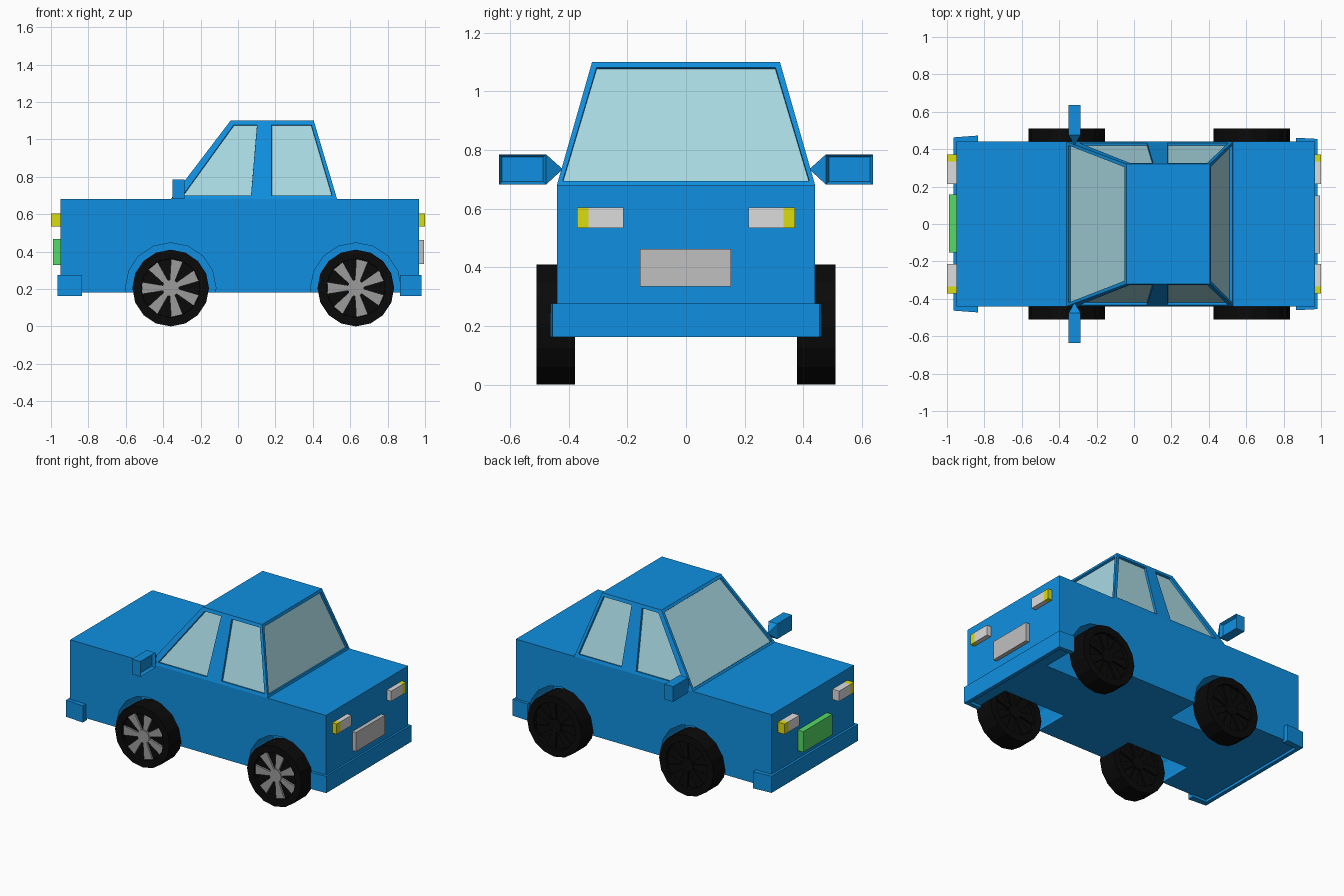
import bpy, bmesh, math
from mathutils import Matrix, Vector

if "Cube" in bpy.data.objects:
    bpy.data.objects.remove(bpy.data.objects["Cube"])


def material(name, rgb):
    m = bpy.data.materials.new(name)
    m.diffuse_color = (*rgb, 1)
    m.use_nodes = True
    m.node_tree.nodes["Principled BSDF"].inputs["Base Color"].default_value = m.diffuse_color
    return m


BLUE = material("blue paint", (0.005, 0.28, 0.75))
GLASS = material("window glass", (0.40, 0.70, 0.77))
BLACK = material("black rubber", (0.003, 0.003, 0.003))
RIM = material("rim grey", (0.33, 0.33, 0.33))
LAMP = material("lamp white", (0.72, 0.72, 0.72))
YELLOW = material("indicator yellow", (0.72, 0.72, 0.005))
PLATE = material("plate grey", (0.53, 0.53, 0.53))
GREEN = material("plate green", (0.09, 0.70, 0.13))


def finish(name, bm, *mats, normals=True):
    if normals:
        bmesh.ops.recalc_face_normals(bm, faces=bm.faces[:])
    me = bpy.data.meshes.new(name)
    bm.to_mesh(me)
    bm.free()
    for m in mats:
        me.materials.append(m)
    ob = bpy.data.objects.new(name, me)
    bpy.context.collection.objects.link(ob)
    return ob


def add_prism(bm, bottom, offset, mat=0):
    """Extrude a polygon of 3D points by an offset vector."""
    lo = [bm.verts.new(p) for p in bottom]
    hi = [bm.verts.new(Vector(p) + Vector(offset)) for p in bottom]
    n = len(lo)
    faces = [bm.faces.new(lo[::-1]), bm.faces.new(hi)]
    faces += [bm.faces.new((lo[i], lo[(i + 1) % n], hi[(i + 1) % n], hi[i])) for i in range(n)]
    for f in faces:
        f.material_index = mat


def box(name, x, y, z, mat):
    bm = bmesh.new()
    add_prism(bm, [(x[0], y[0], z[0]), (x[1], y[0], z[0]), (x[1], y[1], z[0]), (x[0], y[1], z[0])],
              (0, 0, z[1] - z[0]))
    return finish(name, bm, mat)


def ring(r, n, cx, cz, y, start=0.0):
    return [(cx + r * math.cos(start + i * math.tau / n), y,
             cz + r * math.sin(start + i * math.tau / n)) for i in range(n)]


AXLES = (("front", -0.36), ("rear", 0.63))
SIDES = (("near", -1), ("far", 1))

# Lower body with wheel wells cut out
body = box("body", (-0.95, 0.968), (-0.44, 0.44), (0.18, 0.68), BLUE)
for axle, x in AXLES:
    for side, s in SIDES:
        bm = bmesh.new()
        add_prism(bm, ring(0.242, 16, x, 0.205, s * 0.20), (0, s * 0.4, 0))
        cutter = finish(f"{axle}_{side}_well_cutter", bm, BLUE)
        cutter.hide_render = True
        cutter.hide_viewport = False
        cutter.display_type = 'WIRE'
        mod = body.modifiers.new("wheel well", 'BOOLEAN')
        mod.operation = 'DIFFERENCE'
        mod.solver = 'EXACT'
        mod.object = cutter

# Cabin: tapered shell with recessed windows
SIDE = dict(A=(-0.36, 0.68), B=(0.53, 0.68), C=(0.405, 1.10), D=(-0.04, 1.10),
            a=(-0.295, 0.70), b=(0.07, 0.70), c=(0.102, 1.078), d=(-0.022, 1.078),
            e=(0.18, 0.70), f=(0.503, 0.70), g=(0.392, 1.078), h=(0.18, 1.078))
bm = bmesh.new()
v = {}
panes = []
for side, s in SIDES:
    for k, (x, z) in SIDE.items():
        v[k, s] = bm.verts.new((x, s * (0.44 - 0.12 * (z - 0.68) / 0.42), z))
    for loop in ("ABfeba", "DdchgC", "AadD", "behc", "fBCg"):
        bm.faces.new([v[k, s] for k in loop])
    panes += [bm.faces.new([v[k, s] for k in loop]) for loop in ("abcd", "efgh")]
bm.faces.new([v["C", -1], v["C", 1], v["D", 1], v["D", -1]])
screens = [bm.faces.new([v[p, -1], v[p, 1], v[q, 1], v[q, -1]]) for p, q in ("AD", "BC")]
bmesh.ops.recalc_face_normals(bm, faces=bm.faces[:])
bmesh.ops.inset_individual(bm, faces=screens, thickness=0.025)
for f in panes + screens:
    bmesh.ops.inset_individual(bm, faces=[f], thickness=0.001, depth=-0.015)
    f.material_index = 1
finish("cabin", bm, BLUE, GLASS, normals=False)

# Wraparound bumpers
for name, tip, end, inner, y0, y1 in (("front_bumper", -0.966, -0.833, -0.94, 0.463, 0.473),
                                      ("rear_bumper", 0.981, 0.865, 0.955, 0.455, 0.461)):
    half = [(tip, y0), (end, y1), (end, 0.43), (inner, 0.43)]
    outline = half + [(x, -y) for x, y in half[::-1]]
    bm = bmesh.new()
    add_prism(bm, [(x, y, 0.163) for x, y in outline], (0, 0, 0.113))
    finish(name, bm, BLUE)

# Number plates
box("front_plate", (-0.99, -0.945), (-0.153, 0.157), (0.328, 0.468), GREEN)
box("rear_plate", (0.96, 0.995), (-0.157, 0.153), (0.334, 0.463), PLATE)

# Lamps with yellow indicators on the outer ends
for end, xs in (("front", (-1.0, -0.945)), ("rear", (0.96, 1.0))):
    for side, s in SIDES:
        for part, ya, yb, mat in (("lamp", 0.213, 0.333, LAMP), ("indicator", 0.333, 0.372, YELLOW)):
            box(f"{end}_{side}_{part}", xs, sorted((s * ya, s * yb)), (0.534, 0.604), mat)

# Door mirrors: recessed housing with a pointed stalk
for side, s in SIDES:
    bm = bmesh.new()
    x0, x1, z0, z1 = -0.35, -0.285, 0.682, 0.785
    base = [(x0, s * 0.477, z0), (x1, s * 0.477, z0), (x1, s * 0.477, z1), (x0, s * 0.477, z1)]
    add_prism(bm, base, (0, s * 0.16, 0))
    bmesh.ops.recalc_face_normals(bm, faces=bm.faces[:])
    glass = max(bm.faces, key=lambda f: f.normal.x)
    bmesh.ops.inset_individual(bm, faces=[glass], thickness=0.014, depth=-0.02)
    finish(f"{side}_mirror", bm, BLUE)
    bm = bmesh.new()
    vs = [bm.verts.new(p) for p in base]
    tip = bm.verts.new((-0.318, s * 0.42, 0.734))
    bm.faces.new(vs)
    for i in range(4):
        bm.faces.new((vs[i], vs[(i + 1) % 4], tip))
    finish(f"{side}_mirror_stalk", bm, BLUE)

# Wheels: dished tyres, grey spokes on the near face, black on the far face
for axle, x in AXLES:
    for side, s in SIDES:
        yc, cz = s * 0.444, 0.205
        bm = bmesh.new()
        add_prism(bm, ring(0.205, 16, x, cz, yc - 0.066), (0, 0.132, 0))
        bmesh.ops.recalc_face_normals(bm, faces=bm.faces[:])
        caps = [f for f in bm.faces if abs(f.normal.y) > 0.9]
        bmesh.ops.inset_individual(bm, faces=caps, thickness=0.048)
        bmesh.ops.inset_individual(bm, faces=caps, thickness=0.001, depth=-0.025)
        finish(f"{axle}_{side}_tyre", bm, BLACK)
        bm = bmesh.new()
        for d, mat in ((-1, 0), (1, 1)):
            y = yc + d * 0.04
            add_prism(bm, ring(0.045, 12, x, cz, y), (0, d * 0.018, 0), mat)
            for i in range(7):
                rot = Matrix.Rotation(math.pi + i * math.tau / 7, 3, 'Y')
                wedge = [(0.035, -0.013), (0.152, -0.032), (0.152, 0.032), (0.035, 0.013)]
                pts = [rot @ Vector((r, 0, w)) + Vector((x, y, cz)) for r, w in wedge]
                add_prism(bm, pts, (0, d * 0.013, 0), mat)
        finish(f"{axle}_{side}_rim", bm, RIM, BLACK)
